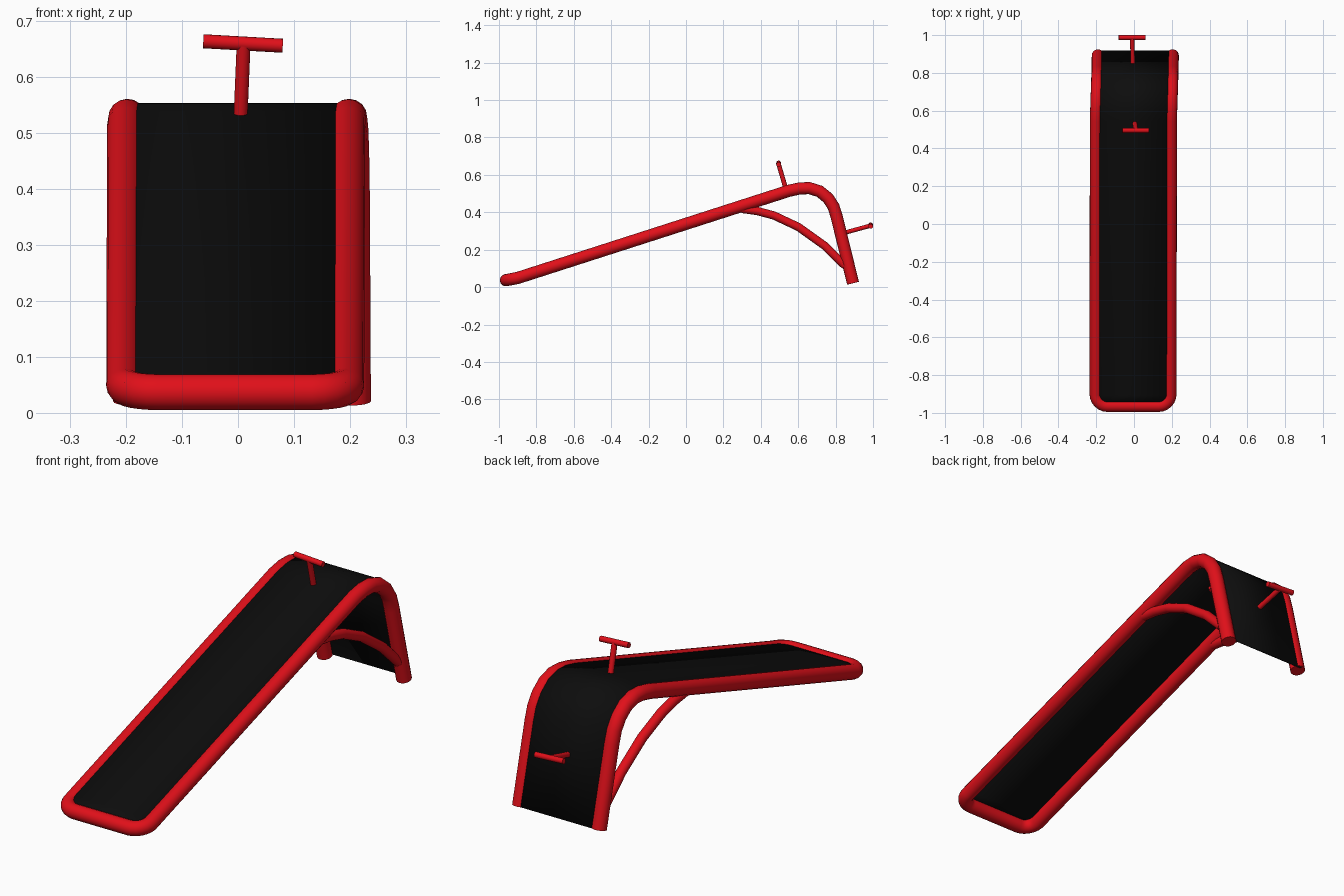
import bpy, bmesh, math
from mathutils import Vector

if "Cube" in bpy.data.objects:
    bpy.data.objects.remove(bpy.data.objects["Cube"])


def material(name, rgb):
    m = bpy.data.materials.new(name)
    m.diffuse_color = (*rgb, 1)
    m.use_nodes = True
    m.node_tree.nodes["Principled BSDF"].inputs["Base Color"].default_value = m.diffuse_color
    return m


RED = material("red_paint", (0.75, 0.005, 0.01))
BLACK = material("black_pad", (0.004, 0.004, 0.004))

# Side profile (y, z) of the rail centre line, from the front end to the foot
PROFILE = [(-0.90, 0.049), (0.55, 0.515), (0.61, 0.528), (0.66, 0.529), (0.715, 0.512),
           (0.76, 0.475), (0.789, 0.43), (0.806, 0.375), (0.893, 0.021)]
HALF = 0.198  # rail centre distance from the middle


def mid_x(y):
    """The legs lean slightly to the right towards the back."""
    return -0.005 + 0.012 * min(max((y - 0.5) / 0.36, 0), 1)


def finish(ob, mat, angle=40):
    ob.data.materials.clear()
    ob.data.materials.append(mat)
    bpy.ops.object.select_all(action='DESELECT')
    ob.select_set(True)
    bpy.context.view_layer.objects.active = ob
    bpy.ops.object.shade_smooth_by_angle(angle=math.radians(angle))


def tube(name, points, radius):
    cu = bpy.data.curves.new(name, 'CURVE')
    cu.dimensions = '3D'
    cu.bevel_depth = radius
    cu.bevel_resolution = 6
    cu.use_fill_caps = True
    sp = cu.splines.new('POLY')
    sp.points.add(len(points) - 1)
    for p, co in zip(sp.points, points):
        p.co = (*co, 1)
    ob = bpy.data.objects.new(name, cu)
    bpy.context.collection.objects.link(ob)
    bpy.ops.object.select_all(action='DESELECT')
    ob.select_set(True)
    bpy.context.view_layer.objects.active = ob
    bpy.ops.object.convert(target='MESH')
    finish(bpy.context.object, RED)


# Frame: one tube from the left foot, round the front, to the right foot
def rail(side):
    return [(mid_x(y) + side * HALF, y, z) for y, z in PROFILE]


R = 0.063
corner = []
for i in range(1, 7):
    a = math.radians(15 * i)
    corner.append((HALF - R + R * math.cos(a), -0.90 - R * math.sin(a),
                   0.037 + 0.012 * (1 - math.sin(a))))
front = [(-0.005 - x, y, z) for x, y, z in corner]
front += [(-0.005 + x, y, z) for x, y, z in reversed(corner)]
tube("frame", rail(-1)[::-1] + front + rail(1), 0.0325)

# Curved struts under the bend
STRUT = [(0.30, 0.418), (0.38, 0.407), (0.47, 0.383), (0.60, 0.322),
         (0.74, 0.222), (0.85, 0.115)]
for label, side in (("left", -1), ("right", 1)):
    tube(label + "_strut", [(mid_x(y) + side * HALF, y, z) for y, z in STRUT], 0.022)

# Pad: thin sheet following the rails near their upper surface
path = [Vector(p) for p in [(-0.96, 0.03)] + PROFILE]
bm = bmesh.new()
rows = []
for i, p in enumerate(path):
    t_in = (p - path[max(i - 1, 0)]).normalized()
    t_out = (path[min(i + 1, len(path) - 1)] - p).normalized()
    t = (t_in + t_out).normalized()
    y, z = p + 0.025 * Vector((-t.y, t.x))
    rows.append([bm.verts.new((mid_x(p.x) + s * HALF, y, z)) for s in (-1, 1)])
for a, b in zip(rows, rows[1:]):
    bm.faces.new((a[0], a[1], b[1], b[0]))
me = bpy.data.meshes.new("pad")
bm.to_mesh(me)
bm.free()
pad = bpy.data.objects.new("pad", me)
bpy.context.collection.objects.link(pad)
sol = pad.modifiers.new("thickness", 'SOLIDIFY')
sol.thickness = 0.008
finish(pad, BLACK)

# T-shaped handles on the slope and on the rear face
tube("top_handle_stem", [(0.004, 0.537, 0.515), (0.010, 0.495, 0.658)], 0.0125)
tube("top_handle_bar", [(-0.062, 0.495, 0.664), (0.080, 0.495, 0.656)], 0.0125)
tube("rear_handle_stem", [(-0.006, 0.845, 0.290), (-0.010, 0.984, 0.328)], 0.0115)
tube("rear_handle_bar", [(-0.081, 0.987, 0.333), (0.061, 0.987, 0.325)], 0.0125)
